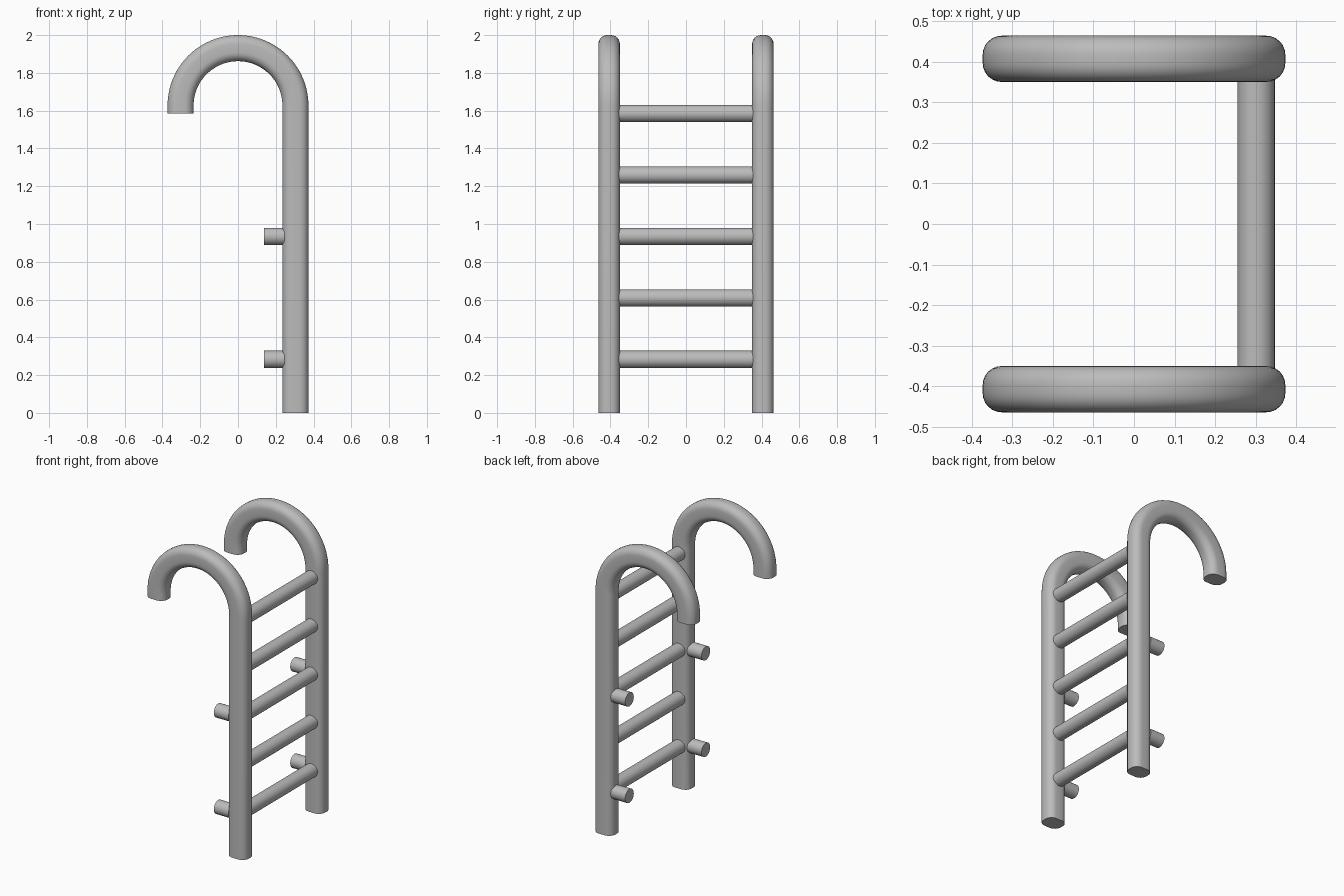
import bpy, bmesh
from math import pi, sin, cos, radians
from mathutils import Vector

cube = bpy.data.objects.get("Cube")
if cube:
    bpy.data.objects.remove(cube, do_unlink=True)

grey = bpy.data.materials.new("brushed_grey")
grey.use_nodes = True
colour = (0.5, 0.5, 0.5, 1)
grey.diffuse_color = colour
grey.node_tree.nodes["Principled BSDF"].inputs["Base Color"].default_value = colour

RAIL_X, RAIL_Y = 0.304, 0.407      # rail centre line
RAIL_W, RAIL_D = 0.138, 0.114      # rail section
ARC_Z, HOOK_END = 1.627, 1.585     # start of the bend, free end of the hook
ROD_R = 0.046


def finish(obj):
    obj.data.materials.append(grey)
    bpy.ops.object.select_all(action="DESELECT")
    obj.select_set(True)
    bpy.context.view_layer.objects.active = obj
    bpy.ops.object.shade_smooth_by_angle(angle=radians(40))


def rod(name, start, end):
    """Capped round bar between two points."""
    a, b = Vector(start), Vector(end)
    bpy.ops.mesh.primitive_cylinder_add(vertices=32, radius=ROD_R, depth=(b - a).length,
                                        location=(a + b) / 2)
    obj = bpy.context.object
    obj.name = name
    obj.rotation_euler = (b - a).to_track_quat("Z", "Y").to_euler()
    finish(obj)


def rounded_section(w, d, r, steps=6):
    """Rounded rectangle as (across, depth) pairs."""
    points = []
    for i, (sx, sy) in enumerate([(1, 1), (-1, 1), (-1, -1), (1, -1)]):
        for k in range(steps + 1):
            t = (i + k / steps) * pi / 2
            points.append((sx * (w / 2 - r) + r * cos(t), sy * (d / 2 - r) + r * sin(t)))
    return points


def rail(name, y):
    """Upright with a half-circle hook, swept from a rounded section."""
    # Each station: centre x, centre z, direction of the section's outer side
    stations = [(RAIL_X, 0, 0)]
    bend = 40
    for k in range(bend + 1):
        t = pi * k / bend
        stations.append((RAIL_X * cos(t), ARC_Z + RAIL_X * sin(t), t))
    stations.append((-RAIL_X, HOOK_END, pi))

    bm = bmesh.new()
    section = rounded_section(RAIL_W, RAIL_D, 0.047)
    rings = [[bm.verts.new((x + u * cos(t), y + v, z + u * sin(t))) for u, v in section]
             for x, z, t in stations]
    n = len(section)
    for low, high in zip(rings, rings[1:]):
        for i in range(n):
            j = (i + 1) % n
            bm.faces.new((low[i], low[j], high[j], high[i]))
    bm.faces.new(rings[0])
    bm.faces.new(rings[-1])
    bmesh.ops.recalc_face_normals(bm, faces=bm.faces)
    mesh = bpy.data.meshes.new(name)
    bm.to_mesh(mesh)
    bm.free()
    obj = bpy.data.objects.new(name, mesh)
    bpy.context.collection.objects.link(obj)
    finish(obj)


# Rungs, evenly spaced between the rails
rung_heights = [0.283 + 0.3255 * i for i in range(5)]
inner = RAIL_Y - RAIL_D / 2 + 0.005
for i, z in enumerate(rung_heights):
    rod(f"rung_{i + 1}", (RAIL_X - 0.003, -inner, z), (RAIL_X - 0.003, inner, z))

# Hooked rails with their wall stubs
for side, y in (("front", -RAIL_Y), ("back", RAIL_Y)):
    rail(f"{side}_rail", y)
    for place, z in (("lower", rung_heights[0]), ("upper", rung_heights[2])):
        rod(f"{side}_{place}_wall_stub", (0.137, y, z), (RAIL_X - RAIL_W / 2 + 0.01, y, z))
